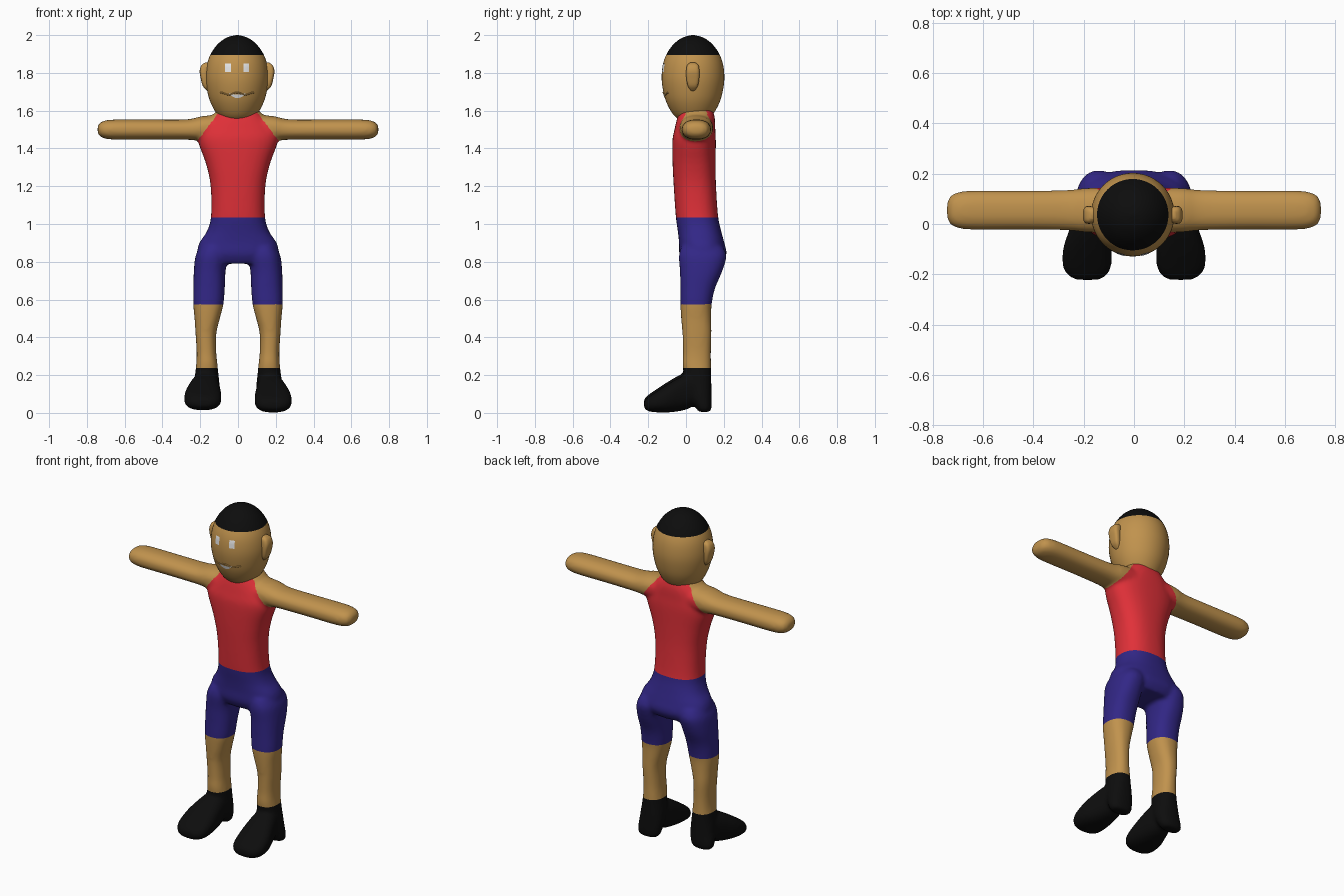
import bpy, bmesh, math
from mathutils import Vector

if "Cube" in bpy.data.objects:
    bpy.data.objects.remove(bpy.data.objects["Cube"])


def material(name, rgb):
    m = bpy.data.materials.new(name)
    m.use_nodes = True
    m.diffuse_color = (*rgb, 1)
    m.node_tree.nodes["Principled BSDF"].inputs["Base Color"].default_value = (*rgb, 1)
    return m


SKIN = material("tan skin", (0.53, 0.29, 0.075))
RED = material("red vest", (0.75, 0.03, 0.04))
BLUE = material("blue shorts", (0.032, 0.02, 0.24))
BLACK = material("black", (0.004, 0.004, 0.004))
WHITE = material("white", (0.8, 0.8, 0.8))


def smooth_rings(rings, steps=4):
    """Catmull-Rom interpolation between ring tuples."""
    out = []
    for i in range(len(rings) - 1):
        a, b = rings[max(i - 1, 0)], rings[i]
        c, d = rings[i + 1], rings[min(i + 2, len(rings) - 1)]
        for s in range(steps):
            t = s / steps
            out.append(tuple(
                q + 0.5 * t * (r - p + t * (2 * p - 5 * q + 4 * r - w + t * (3 * (q - r) + w - p)))
                for p, q, r, w in zip(a, b, c, d)))
    return out + [rings[-1]]


def loft(bm, rings, axis="z", side=1, square=2.0, count=40, lift=0):
    """Skin rings of (station, centre u, centre v, radius u, radius v)."""
    loops = []
    for s, cu, cv, ru, rv in smooth_rings(rings):
        loop = []
        for k in range(count):
            a = 2 * math.pi * k / count
            c, n = math.cos(a), math.sin(a)
            u = cu + abs(ru) * math.copysign(abs(c) ** (2 / square), c)
            v = cv + abs(rv) * math.copysign(abs(n) ** (2 / square), n)
            p = {"z": (u, v, s), "x": (s, u, v), "y": (u, s, v)}[axis]
            loop.append(bm.verts.new((p[0] * side, p[1], p[2] + lift)))
        loops.append(loop)
    faces = [bm.faces.new(loops[0]), bm.faces.new(loops[-1])]
    for lo, hi in zip(loops, loops[1:]):
        for k in range(count):
            j = (k + 1) % count
            faces.append(bm.faces.new((lo[k], lo[j], hi[j], hi[k])))
    bmesh.ops.recalc_face_normals(bm, faces=faces)


def finish(bm, name, mats):
    me = bpy.data.meshes.new(name)
    bm.to_mesh(me)
    bm.free()
    for m in mats:
        me.materials.append(m)
    for p in me.polygons:
        p.use_smooth = True
    ob = bpy.data.objects.new(name, me)
    bpy.context.collection.objects.link(ob)
    return ob


# Body: torso, arms, legs and feet lofted, then fused into one soft skin
bm = bmesh.new()
loft(bm, [(0.79, 0, 0.09, 0.19, 0.10), (0.84, 0, 0.09, 0.215, 0.125),
          (0.9, 0, 0.083, 0.205, 0.12), (0.96, 0, 0.072, 0.165, 0.115),
          (1.04, 0, 0.058, 0.143, 0.112), (1.2, 0, 0.047, 0.145, 0.112),
          (1.32, 0, 0.043, 0.17, 0.114), (1.44, 0, 0.043, 0.212, 0.115),
          (1.5, 0, 0.047, 0.2, 0.108), (1.56, 0, 0.053, 0.15, 0.1),
          (1.61, 0, 0.055, 0.1, 0.085)], square=2.4)
for side in (1, -1):
    loft(bm, [(0.08, 0.055, 1.51, 0.09, 0.07), (0.19, 0.055, 1.506, 0.088, 0.065),
              (0.27, 0.055, 1.5, 0.08, 0.054), (0.45, 0.055, 1.5, 0.077, 0.053),
              (0.65, 0.055, 1.5, 0.077, 0.053), (0.71, 0.055, 1.5, 0.068, 0.046),
              (0.735, 0.055, 1.5, 0.05, 0.032), (0.744, 0.055, 1.5, 0.02, 0.012)],
         axis="x", side=side, square=2.3)
    lift = 0 if side > 0 else 0.02
    loft(bm, [(0.005 + lift, 0.18, 0.096, 0.05, 0.03), (0.03 + lift, 0.178, 0.094, 0.07, 0.042),
              (0.12, 0.168, 0.075, 0.072, 0.06), (0.24, 0.165, 0.058, 0.058, 0.075),
              (0.32, 0.167, 0.058, 0.052, 0.074), (0.42, 0.17, 0.058, 0.055, 0.077),
              (0.5, 0.163, 0.054, 0.067, 0.08), (0.575, 0.157, 0.053, 0.08, 0.083),
              (0.66, 0.153, 0.062, 0.083, 0.092), (0.75, 0.15, 0.08, 0.084, 0.112),
              (0.83, 0.14, 0.088, 0.085, 0.126), (0.88, 0.13, 0.085, 0.07, 0.11)],
         side=side, square=2.3)
    loft(bm, [(-0.222, 0.185, 0.042, 0.045, 0.018), (-0.205, 0.186, 0.045, 0.075, 0.034),
              (-0.17, 0.187, 0.054, 0.096, 0.05), (-0.1, 0.185, 0.076, 0.097, 0.074),
              (-0.03, 0.177, 0.1, 0.083, 0.09), (0.02, 0.172, 0.115, 0.072, 0.09),
              (0.07, 0.17, 0.13, 0.06, 0.07)],
         axis="y", side=side, square=2.5, lift=lift * 0.6)
body = finish(bm, "body", [SKIN, RED, BLUE, BLACK])
fuse = body.modifiers.new("fuse", "REMESH")
fuse.mode = "VOXEL"
fuse.voxel_size = 0.01
soften = body.modifiers.new("soften", "SMOOTH")
soften.factor = 0.5
soften.iterations = 10
fused = bpy.data.meshes.new_from_object(
    body.evaluated_get(bpy.context.evaluated_depsgraph_get()))
body.modifiers.clear()

# Clothing: cut clean hems into the skin, then colour by region
WAIST, KNEE, ANKLE = 1.035, 0.575, 0.237
SLOPE, EDGE = Vector((0.14, 0, 0.105)), Vector((0.215, 0, 1.44))
bm = bmesh.new()
bm.from_mesh(fused)
cuts = [((0, 0, z), (0, 0, 1)) for z in (WAIST, KNEE, ANKLE)]
cuts += [((s * EDGE.x, 0, EDGE.z), (s * SLOPE.x, 0, SLOPE.z)) for s in (1, -1)]
for co, no in cuts:
    bmesh.ops.bisect_plane(bm, geom=bm.verts[:] + bm.edges[:] + bm.faces[:],
                           dist=0.0005, plane_co=co, plane_no=no)
for f in bm.faces:
    c = f.calc_center_median()
    bare_arm = SLOPE.dot(Vector((abs(c.x), 0, c.z)) - EDGE) > 0
    if c.z < ANKLE:
        f.material_index = 3
    elif c.z < KNEE or bare_arm:
        f.material_index = 0
    else:
        f.material_index = 2 if c.z < WAIST else 1
    f.smooth = True
bm.to_mesh(fused)
bm.free()
if not fused.materials:
    for m in (SKIN, RED, BLUE, BLACK):
        fused.materials.append(m)
body.data = fused

# Head: egg shape with a cap of hair
HX, HY, HAIR = -0.005, 0.037, 1.895
profile = [(1.533, 0.02), (1.547, 0.065), (1.58, 0.105), (1.64, 0.139), (1.7, 0.157),
           (1.77, 0.166), (1.84, 0.16), (HAIR, 0.142), (1.94, 0.113), (1.97, 0.082),
           (1.99, 0.047), (2.0, 0.006)]
bm = bmesh.new()
loft(bm, [(z, HX, HY, r, r) for z, r in profile], count=48)
for f in bm.faces:
    f.material_index = int(f.calc_center_median().z > HAIR)
finish(bm, "head", [SKIN, BLACK])

# Ears
for side, name in ((1, "left_ear"), (-1, "right_ear")):
    bm = bmesh.new()
    loft(bm, [(1.705, 0.152, 0.036, 0.006, 0.01), (1.73, 0.163, 0.036, 0.018, 0.026),
              (1.77, 0.172, 0.036, 0.02, 0.034), (1.81, 0.174, 0.036, 0.024, 0.035),
              (1.84, 0.167, 0.036, 0.022, 0.03), (1.854, 0.16, 0.036, 0.01, 0.015)],
         side=side, square=3, count=24)
    finish(bm, name, [SKIN]).location.x = HX


def face_point(x, z, out):
    """Point lying just proud of the front of the head."""
    for (z0, r0), (z1, r1) in zip(profile, profile[1:]):
        if z0 <= z <= z1:
            r = r0 + (r1 - r0) * (z - z0) / (z1 - z0) + out
            return (HX + x, HY - math.sqrt(r * r - x * x), z)


def face_patch(name, x0, x1, bottom, top, mat, out=0.004, steps=12):
    bm = bmesh.new()
    rows = []
    for i in range(steps + 1):
        t = i / steps
        x, lo, hi = x0 + (x1 - x0) * t, bottom(t), top(t)
        rows.append([bm.verts.new(face_point(x, lo + (hi - lo) * j / 4, out)) for j in range(5)])
    for a, b in zip(rows, rows[1:]):
        for j in range(4):
            bm.faces.new((a[j], b[j], b[j + 1], a[j + 1]))
    return finish(bm, name, [mat])


# Eyes and grin
for side, name in ((1, "left_eye"), (-1, "right_eye")):
    face_patch(name, side * 0.048 - 0.015, side * 0.048 + 0.015,
               lambda t: 1.804, lambda t: 1.85, WHITE)
face_patch("teeth", -0.042, 0.046, lambda t: 1.689 - 0.09 * t * (1 - t),
           lambda t: 1.693 - 0.032 * t * (1 - t), WHITE)

# Upper lip: thin curved tube above the teeth
lip = bpy.data.curves.new("upper_lip", "CURVE")
lip.dimensions = "3D"
lip.bevel_depth = 0.004
lip.bevel_resolution = 3
spline = lip.splines.new("POLY")
spline.points.add(16)
for i, p in enumerate(spline.points):
    t = i / 16
    p.co = (*face_point(-0.088 + 0.176 * t, 1.69 + 0.006 * math.cos(4 * math.pi * t), 0.001), 1)
lip.materials.append(SKIN)
bpy.context.collection.objects.link(bpy.data.objects.new("upper_lip", lip))
